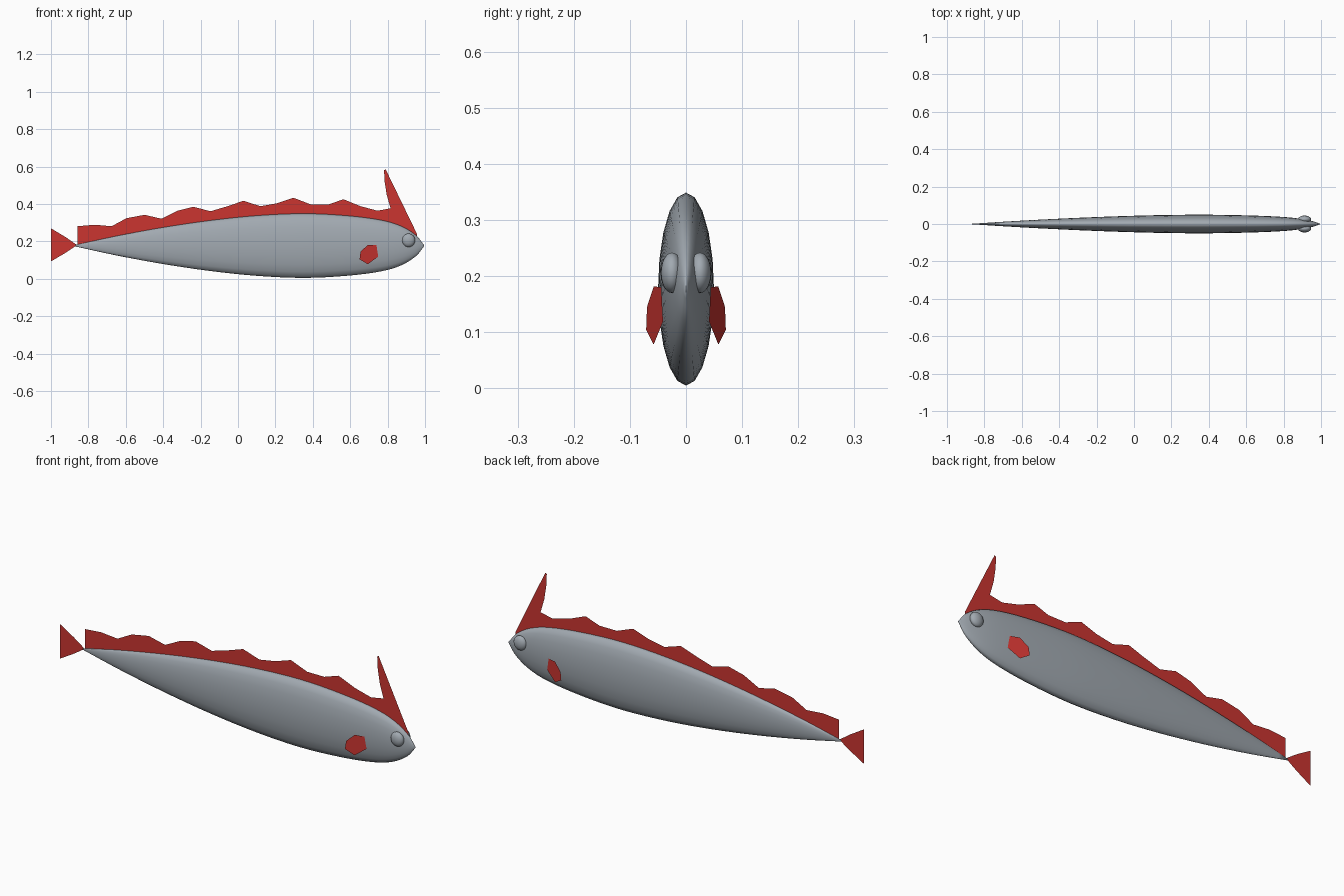
import bpy, bmesh, math
from mathutils import Vector

cube = bpy.data.objects.get("Cube")
if cube:
    bpy.data.objects.remove(cube, do_unlink=True)


def material(name, rgb):
    mat = bpy.data.materials.new(name)
    mat.use_nodes = True
    mat.diffuse_color = (*rgb, 1)
    mat.node_tree.nodes["Principled BSDF"].inputs["Base Color"].default_value = (*rgb, 1)
    return mat


SILVER = material("silver grey", (0.36, 0.40, 0.44))
RED = material("fin red", (0.60, 0.035, 0.03))
MID_Z = 0.177
FLATNESS = 0.29   # body width relative to height
SIDES = 20


def finish(name, bm, mat, smooth=False):
    mesh = bpy.data.meshes.new(name)
    bm.normal_update()
    bm.to_mesh(mesh)
    bm.free()
    mesh.materials.append(mat)
    for poly in mesh.polygons:
        poly.use_smooth = smooth
    obj = bpy.data.objects.new(name, mesh)
    bpy.context.collection.objects.link(obj)
    return obj


def smooth_path(points, steps):
    """Catmull-Rom curve through the points."""
    pts = [Vector(p) for p in points]
    pts = [2 * pts[0] - pts[1]] + pts + [2 * pts[-1] - pts[-2]]
    path = []
    for a, b, c, d in zip(pts, pts[1:], pts[2:], pts[3:]):
        for i in range(steps):
            t = i / steps
            path.append(0.5 * (2 * b + (c - a) * t + (2 * a - 5 * b + 4 * c - d) * t * t
                               + (3 * b - a - 3 * c + d) * t ** 3))
    return path + [pts[-2]]


# Body: flattened elliptical rings along x, (position, half height)
profile = smooth_path([(-0.87, 0.004), (-0.65, 0.052), (-0.4, 0.098), (-0.15, 0.135),
                       (0.1, 0.161), (0.35, 0.172), (0.58, 0.161), (0.76, 0.138),
                       (0.87, 0.106), (0.95, 0.057), (0.995, 0.003)], 4)


def body_height(x):
    for a, b in zip(profile, profile[1:]):
        if a.x <= x <= b.x:
            return a.y + (b.y - a.y) * (x - a.x) / (b.x - a.x)
    return 0


bm = bmesh.new()
rings = []
for x, r in profile:
    angles = [math.tau * i / SIDES for i in range(SIDES)]
    rings.append([bm.verts.new((x, FLATNESS * r * math.sin(a), MID_Z + r * math.cos(a)))
                  for a in angles])
for ring, after in zip(rings, rings[1:]):
    for i in range(SIDES):
        j = (i + 1) % SIDES
        bm.faces.new((ring[i], ring[j], after[j], after[i]))
bm.faces.new(rings[0])
bm.faces.new(rings[-1])
bmesh.ops.recalc_face_normals(bm, faces=bm.faces)
finish("body", bm, SILVER, True)

# Dorsal fin: thin scalloped strip rooted just inside the back
edge = [(-0.858, 0.281), (-0.767, 0.289), (-0.676, 0.281), (-0.596, 0.324), (-0.50, 0.342),
        (-0.409, 0.321), (-0.324, 0.364), (-0.238, 0.385), (-0.147, 0.361), (-0.056, 0.388),
        (0.029, 0.417), (0.12, 0.388), (0.21, 0.404), (0.297, 0.433), (0.388, 0.398),
        (0.484, 0.398), (0.564, 0.425), (0.655, 0.388), (0.746, 0.364), (0.816, 0.377)]
bm = bmesh.new()
previous = None
for x, z in edge:
    root = MID_Z + 0.92 * body_height(x)
    pair = (bm.verts.new((x, 0, root)), bm.verts.new((x, 0, z)))
    if previous:
        bm.faces.new((previous[0], pair[0], pair[1], previous[1]))
    previous = pair
finish("dorsal_fin", bm, RED)


def flat_fin(name, outline, y_at=lambda x: 0):
    bm = bmesh.new()
    face = bm.faces.new([bm.verts.new((x, y_at(x), z)) for x, z in outline])
    bmesh.ops.triangulate(bm, faces=[face])
    return finish(name, bm, RED)


# Head crest: swept-back spike
flat_fin("head_crest", [(0.816, 0.28), (0.955, 0.215), (0.957, 0.24), (0.789, 0.586),
                        (0.781, 0.58), (0.784, 0.52), (0.795, 0.45), (0.816, 0.377)])

# Tail fin
flat_fin("tail_fin", [(-0.86, 0.18), (-0.92, 0.222), (-1.0, 0.27), (-0.99, 0.225),
                      (-0.988, 0.182), (-0.99, 0.138), (-1.0, 0.093), (-0.92, 0.14)])

for side, label in ((1, "left"), (-1, "right")):
    # Pectoral fin: upright plate flaring out towards the tail
    flat_fin(label + "_pectoral_fin",
             [(0.695, 0.182), (0.74, 0.18), (0.75, 0.119), (0.694, 0.078),
              (0.65, 0.104), (0.655, 0.145)],
             lambda x: side * (0.041 + 0.3 * (0.75 - x)))

    # Eye: flattened ball set in the head
    bm = bmesh.new()
    bmesh.ops.create_uvsphere(bm, u_segments=20, v_segments=12, radius=1)
    for v in bm.verts:
        v.co = (0.912 + 0.035 * v.co.x, side * (0.025 + 0.02 * v.co.y), 0.206 + 0.036 * v.co.z)
    finish(label + "_eye", bm, SILVER, True)
